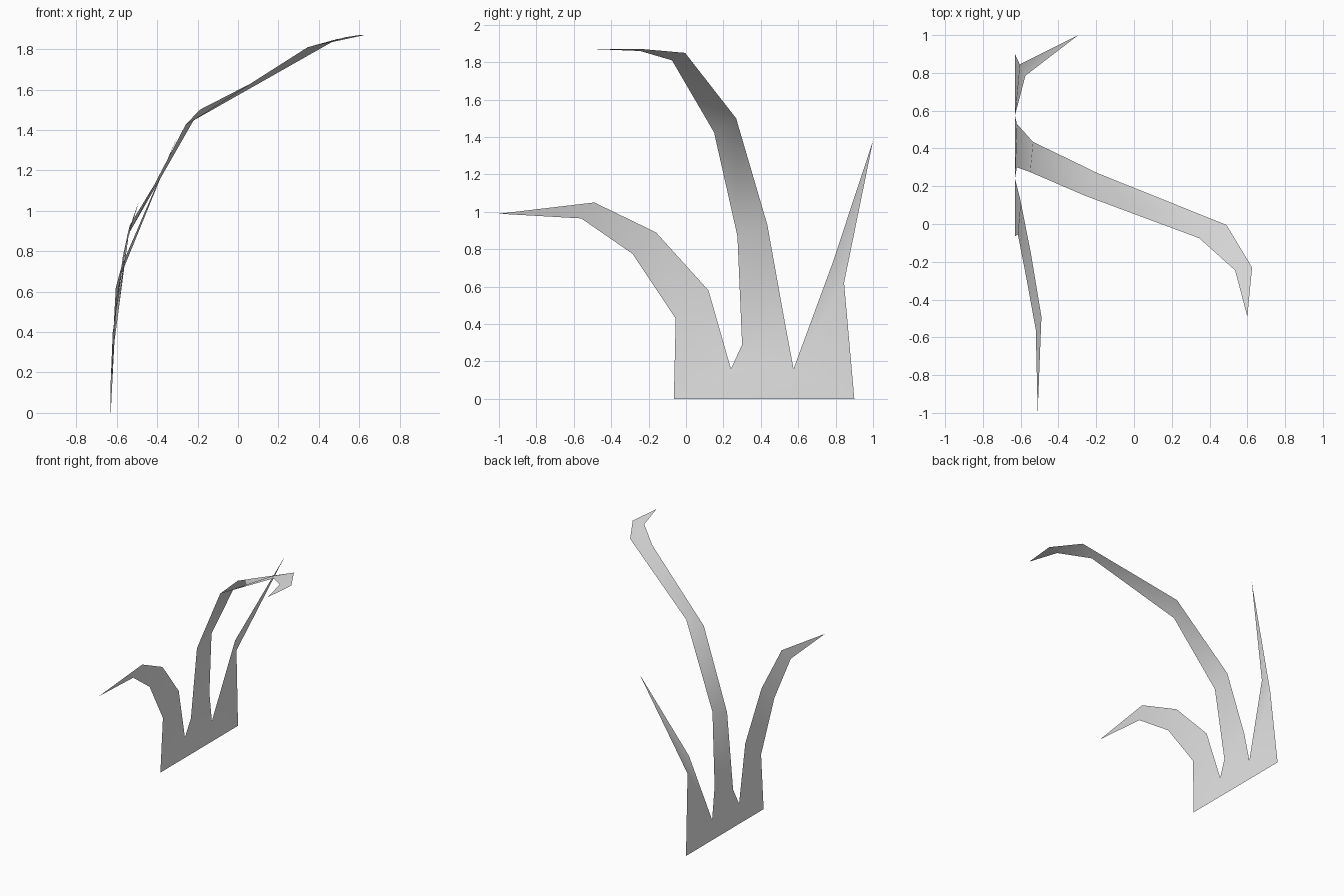
import bpy
import bmesh

cube = bpy.data.objects.get("Cube")
if cube:
    bpy.data.objects.remove(cube, do_unlink=True)

grey = bpy.data.materials.new("light_grey")
grey.use_nodes = True
colour = (0.8, 0.8, 0.8, 1)
grey.diffuse_color = colour
grey.node_tree.nodes["Principled BSDF"].inputs["Base Color"].default_value = colour

# Corners of the shared root
front_foot, back_foot = (-.63, -.065, 0), (-.63, .9, 0)
front_notch, back_notch = (-.63, .24, .16), (-.63, .575, .16)

# Each blade is a ladder of front and back edge points, closed by a tip
blades = [
    # Short blade drooping to the front
    ([(front_foot, front_notch),
      ((-.615, -.055, .43), (-.6, .12, .58)),
      ((-.57, -.285, .775), (-.545, -.16, .89)),
      ((-.52, -.56, .965), (-.49, -.49, 1.05))],
     (-.51, -1, .99)),
    # Tall blade arching sideways
    ([(front_notch, back_notch),
      ((-.62, .3, .29), (-.62, .53, .4)),
      ((-.55, .275, .87), (-.535, .435, .93)),
      ((-.26, .15, 1.425), (-.19, .268, 1.5)),
      ((.345, -.075, 1.81), (.49, -.005, 1.85)),
      ((.535, -.245, 1.86), (.625, -.23, 1.87))],
     (.6, -.49, 1.87)),
    # Straight blade pointing backwards
    ([(back_notch, back_foot),
      ((-.575, .785, .73), (-.605, .845, .62))],
     (-.295, 1, 1.38)),
]

bm = bmesh.new()
verts = {}


def vert(co):
    """Reuse a shared corner so that the blades join the root."""
    if co not in verts:
        verts[co] = bm.verts.new(co)
    return verts[co]


def face(*points):
    bm.faces.new([vert(p) for p in points])


# Root panel, then the blades growing from it
face(front_foot, back_foot, back_notch, front_notch)
for rungs, tip in blades:
    for (a, b), (c, d) in zip(rungs, rungs[1:]):
        face(a, b, d, c)
    face(*rungs[-1], tip)

mesh = bpy.data.meshes.new("grass_tuft")
bm.to_mesh(mesh)
bm.free()
mesh.materials.append(grey)
mesh.shade_smooth()
tuft = bpy.data.objects.new("grass_tuft", mesh)
bpy.context.collection.objects.link(tuft)
